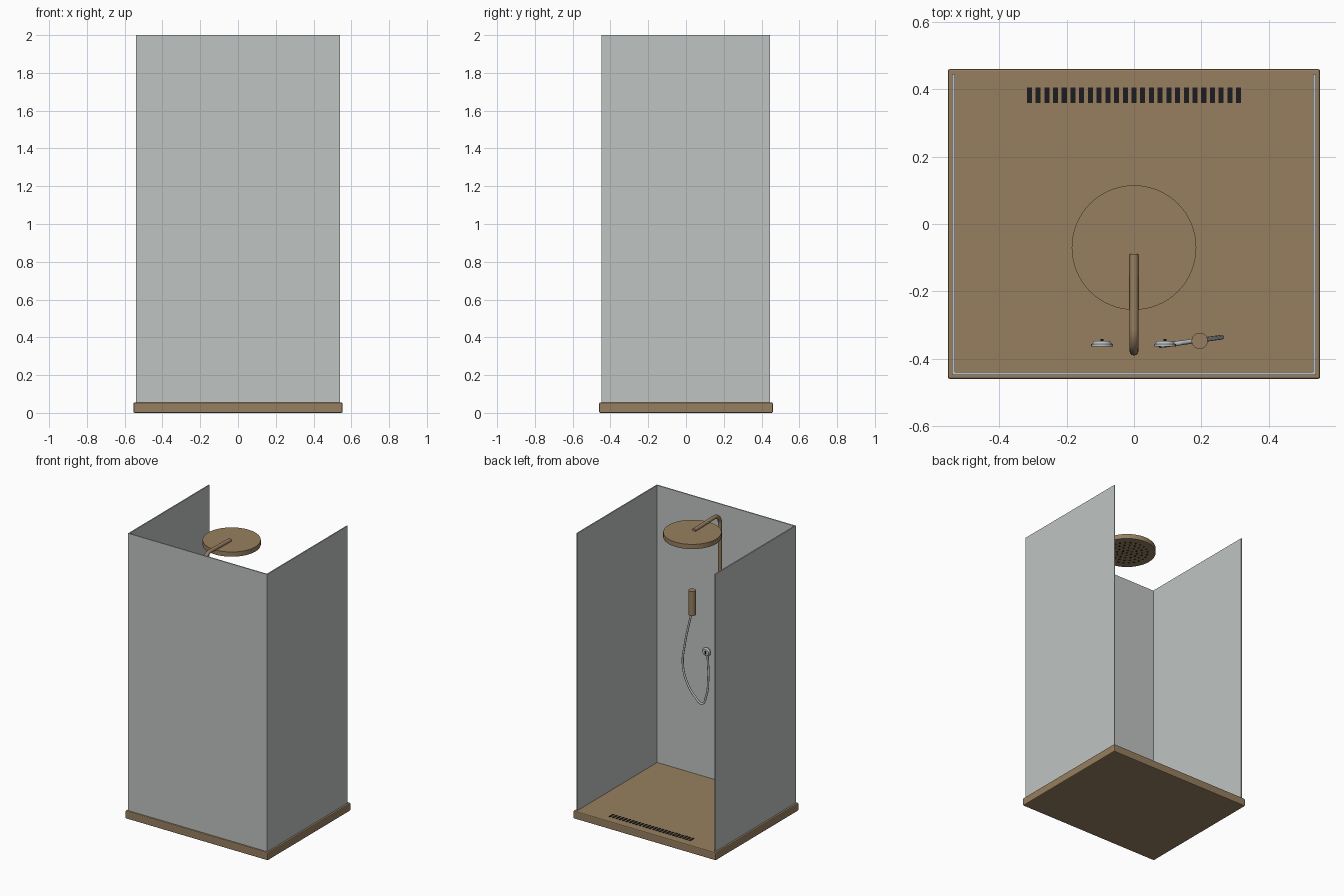
import bpy, bmesh, math
from mathutils import Matrix, Vector

cube = bpy.data.objects.get("Cube")
if cube:
    bpy.data.objects.remove(cube, do_unlink=True)


def material(name, r, g, b):
    m = bpy.data.materials.new(name)
    m.use_nodes = True
    m.diffuse_color = (r, g, b, 1)
    m.node_tree.nodes["Principled BSDF"].inputs["Base Color"].default_value = (r, g, b, 1)
    return m


bronze = material("bronze", 0.305, 0.212, 0.115)
glass = material("frosted_glass", 0.52, 0.55, 0.535)
chrome = material("chrome", 0.5, 0.53, 0.55)
black = material("drain_black", 0.012, 0.012, 0.013)


def finish(bm, name, mat, smooth=True):
    mesh = bpy.data.meshes.new(name)
    bm.to_mesh(mesh)
    bm.free()
    obj = bpy.data.objects.new(name, mesh)
    bpy.context.collection.objects.link(obj)
    mesh.materials.append(mat)
    if smooth:
        bpy.ops.object.select_all(action='DESELECT')
        obj.select_set(True)
        bpy.context.view_layer.objects.active = obj
        bpy.ops.object.shade_smooth_by_angle(angle=math.radians(35))
    return obj


def add_box(bm, lo, hi):
    lo, hi = Vector(lo), Vector(hi)
    bmesh.ops.create_cube(bm, size=1, matrix=Matrix.Translation((lo + hi) / 2)
                          @ Matrix.Diagonal((*(hi - lo), 1)))


def box(name, lo, hi, mat):
    bm = bmesh.new()
    add_box(bm, lo, hi)
    return finish(bm, name, mat, smooth=False)


def add_cylinder(bm, start, end, r1, r2, sides):
    start, end = Vector(start), Vector(end)
    axis = end - start
    turn = axis.to_track_quat('Z', 'Y').to_matrix().to_4x4()
    bmesh.ops.create_cone(bm, cap_ends=True, segments=sides, radius1=r1, radius2=r2,
                          depth=axis.length,
                          matrix=Matrix.Translation((start + end) / 2) @ turn)


def cylinder(name, start, end, r1, r2, mat, sides=48):
    bm = bmesh.new()
    add_cylinder(bm, start, end, r1, r2, sides)
    return finish(bm, name, mat)


def tube(name, points, radius, mat, kind='POLY'):
    curve = bpy.data.curves.new(name, 'CURVE')
    curve.dimensions = '3D'
    curve.bevel_depth = radius
    curve.bevel_resolution = 4
    curve.use_fill_caps = True
    curve.resolution_u = 12
    spline = curve.splines.new(kind)
    if kind == 'BEZIER':
        spline.bezier_points.add(len(points) - 1)
        for p, co in zip(spline.bezier_points, points):
            p.co = co
            p.handle_left_type = p.handle_right_type = 'AUTO'
    else:
        spline.points.add(len(points) - 1)
        for p, co in zip(spline.points, points):
            p.co = (*co, 1)
        spline.use_smooth = True
    curve.materials.append(mat)
    obj = bpy.data.objects.new(name, curve)
    bpy.context.collection.objects.link(obj)
    return obj


# Tray with softened edges
TRAY = 0.055
tray = box("shower_tray", (-0.553, -0.46, 0), (0.553, 0.46, TRAY), bronze)
bevel = tray.modifiers.new("soft_edge", 'BEVEL')
bevel.width = 0.006
bevel.segments = 2

# Drain slots
bm = bmesh.new()
for i in range(25):
    x = (i - 12) * 0.0259
    add_box(bm, (x - 0.0075, 0.36, TRAY - 0.004), (x + 0.0075, 0.405, TRAY + 0.002))
finish(bm, "drain_slots", black, smooth=False)

# Three wall panels, open at the back
T = 0.008
box("front_panel", (-0.54, -0.448, TRAY), (0.54, -0.448 + T, 2), glass)
for side, s in (("left", 1), ("right", -1)):
    xs = sorted((s * 0.54, s * (0.54 - T)))
    box(side + "_panel", (xs[0], -0.448 + T, TRAY), (xs[1], 0.445, 2), glass)

# Rain head with nozzles on its underside
HEAD_Y = -0.07
cylinder("rain_head", (0, HEAD_Y, 1.922), (0, HEAD_Y, 1.955), 0.185, 0.185, bronze, 64)
bm = bmesh.new()
for ring in range(5):
    count = max(1, ring * 6)
    for i in range(count):
        a = math.tau * i / count
        x, y = ring * 0.033 * math.cos(a), HEAD_Y + ring * 0.033 * math.sin(a)
        add_cylinder(bm, (x, y, 1.919), (x, y, 1.924), 0.006, 0.006, 10)
finish(bm, "head_nozzles", black)

# Riser pipe bending over into the arm
COL_Y, BEND, ARM_Z = -0.377, 0.065, 1.966
path = [(0, COL_Y, 0.98)]
for i in range(13):
    a = math.pi / 2 * i / 12
    path.append((0, COL_Y + BEND * (1 - math.cos(a)), ARM_Z - BEND * (1 - math.sin(a))))
path.append((0, -0.09, 1.96))
tube("riser_and_arm", path, 0.0135, bronze)

# Control knobs facing the back
KNOB_Z = 0.98
for side, x in (("left", 0.092), ("right", -0.095)):
    cylinder(side + "_knob_rim", (x, -0.364, KNOB_Z), (x, -0.357, KNOB_Z), 0.032, 0.032, chrome)
    cylinder(side + "_knob", (x, -0.357, KNOB_Z), (x, -0.347, KNOB_Z), 0.03, 0.023, chrome)
    box(side + "_knob_mark", (x - 0.004, -0.348, KNOB_Z - 0.011),
        (x + 0.004, -0.341, KNOB_Z + 0.011), black)

# Hand shower and its hanging hose
cylinder("hand_shower", (0.195, -0.347, 1.22), (0.195, -0.347, 1.39), 0.024, 0.024, bronze)
hose = [(0.085, 0.965), (0.08, 0.80), (0.096, 0.665), (0.125, 0.61), (0.167, 0.64),
        (0.23, 0.735), (0.26, 0.86), (0.246, 1.0), (0.2, 1.225)]
tube("hose", [(x, -0.36 + 0.14 * (x - 0.09), z) for x, z in hose], 0.007, chrome, 'BEZIER')
